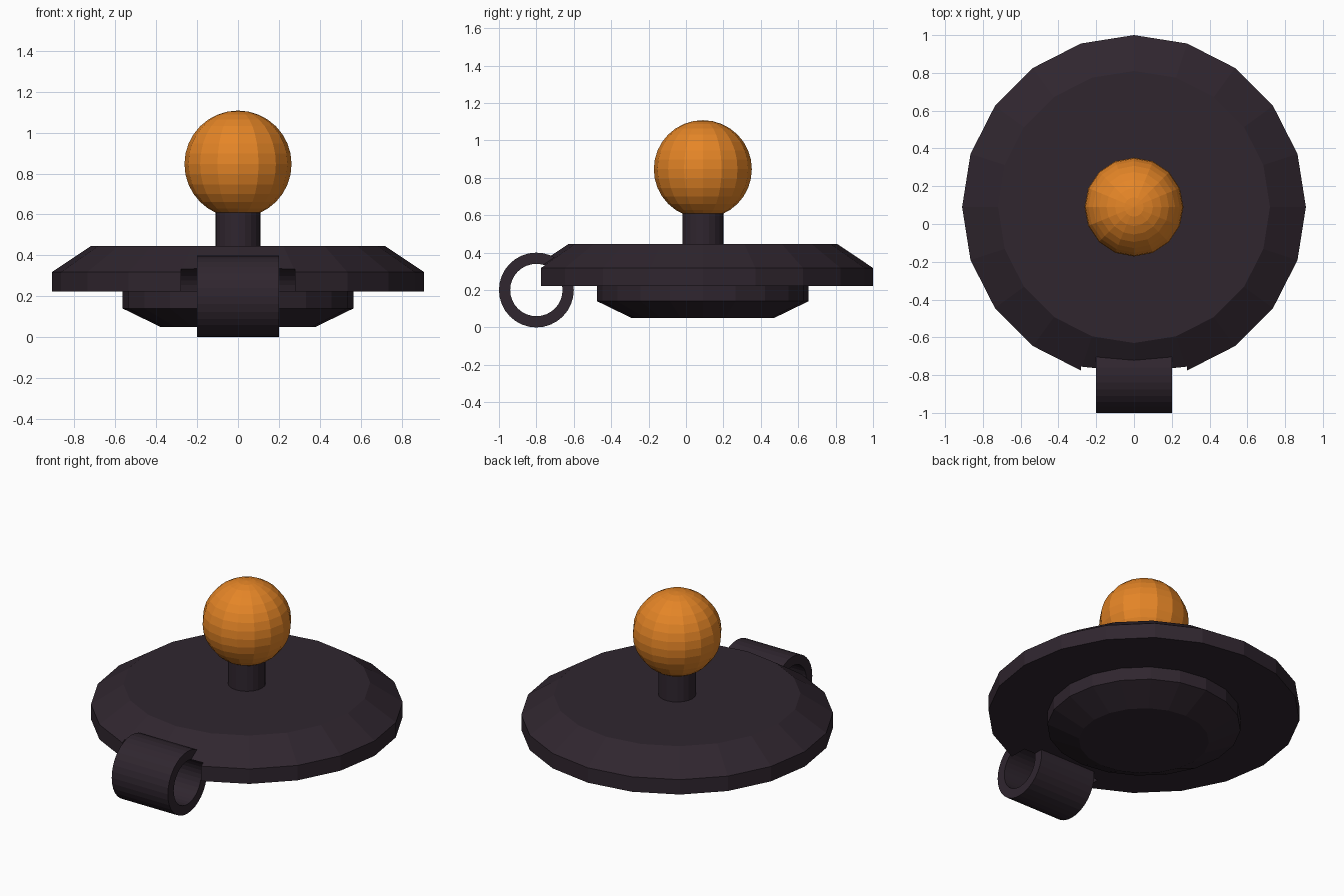
import bpy
import bmesh
from math import cos, sin, tau, pi
from mathutils import Matrix, Vector

cube = bpy.data.objects.get("Cube")
if cube:
    bpy.data.objects.remove(cube, do_unlink=True)

CENTRE_Y = 0.09
RING_CENTRE = Vector((0, -0.8, 0.2))
RING_OUTER, RING_INNER = 0.2, 0.14


def material(name, colour):
    mat = bpy.data.materials.new(name)
    mat.use_nodes = True
    mat.diffuse_color = colour
    mat.node_tree.nodes["Principled BSDF"].inputs["Base Color"].default_value = colour
    return mat


dark = material("dark plum", (0.029, 0.019, 0.028, 1))
orange = material("orange", (0.78, 0.235, 0.02, 1))


def add_object(name, bm, mat):
    bmesh.ops.recalc_face_normals(bm, faces=bm.faces)
    mesh = bpy.data.meshes.new(name)
    bm.to_mesh(mesh)
    bm.free()
    mesh.materials.append(mat)
    obj = bpy.data.objects.new(name, mesh)
    bpy.context.collection.objects.link(obj)
    return obj


def lathe(name, profile, sides, mat, matrix, closed=False):
    """Turn (radius, height) points about z; cap the ends or close the loop."""
    bm = bmesh.new()
    rings = [[bm.verts.new((r * cos(tau * i / sides), r * sin(tau * i / sides), z))
              for i in range(sides)] for r, z in profile]
    pairs = list(zip(rings, rings[1:]))
    if closed:
        pairs.append((rings[-1], rings[0]))
    else:
        bm.faces.new(rings[0])
        bm.faces.new(rings[-1])
    for a, b in pairs:
        for i in range(sides):
            j = (i + 1) % sides
            bm.faces.new((a[i], a[j], b[j], b[i]))
    bm.transform(matrix)
    return add_object(name, bm, mat)


upright = Matrix.Translation((0, CENTRE_Y, 0))
sideways = Matrix.Translation(RING_CENTRE) @ Matrix.Rotation(pi / 2, 4, "Y")

# Wide bevelled plate and the stepped base beneath it
plate = lathe("plate", [(0.91, 0.222), (0.91, 0.318), (0.72, 0.445)], 20, dark, upright)
lathe("base", [(0.38, 0.05), (0.565, 0.14), (0.565, 0.222)], 20, dark, upright)

# Bore for the ring, cut through the rim of the plate
cutter = lathe("bore_cutter", [(RING_INNER, -0.28), (RING_INNER, 0.28)], 32, dark, sideways)
cutter.hide_render = True
cut = plate.modifiers.new("bore", "BOOLEAN")
cut.operation = "DIFFERENCE"
cut.solver = "EXACT"
cut.object = cutter
bpy.context.view_layer.update()
evaluated = plate.evaluated_get(bpy.context.evaluated_depsgraph_get())
cut_mesh = bpy.data.meshes.new_from_object(evaluated)
plate.modifiers.clear()
plate.data = cut_mesh
bpy.data.objects.remove(cutter, do_unlink=True)

# Hollow hanging ring at the front
lathe("hanging_ring", [(RING_OUTER, -0.2), (RING_OUTER, 0.2),
                       (RING_INNER, 0.2), (RING_INNER, -0.2)],
      32, dark, sideways, closed=True)

# Post and round knob
lathe("post", [(0.11, 0.44), (0.11, 0.66)], 20, dark, upright)
bm = bmesh.new()
bmesh.ops.create_uvsphere(bm, u_segments=16, v_segments=16, radius=0.262)
bm.transform(Matrix.Translation((0, CENTRE_Y, 0.846)))
add_object("knob", bm, orange)
